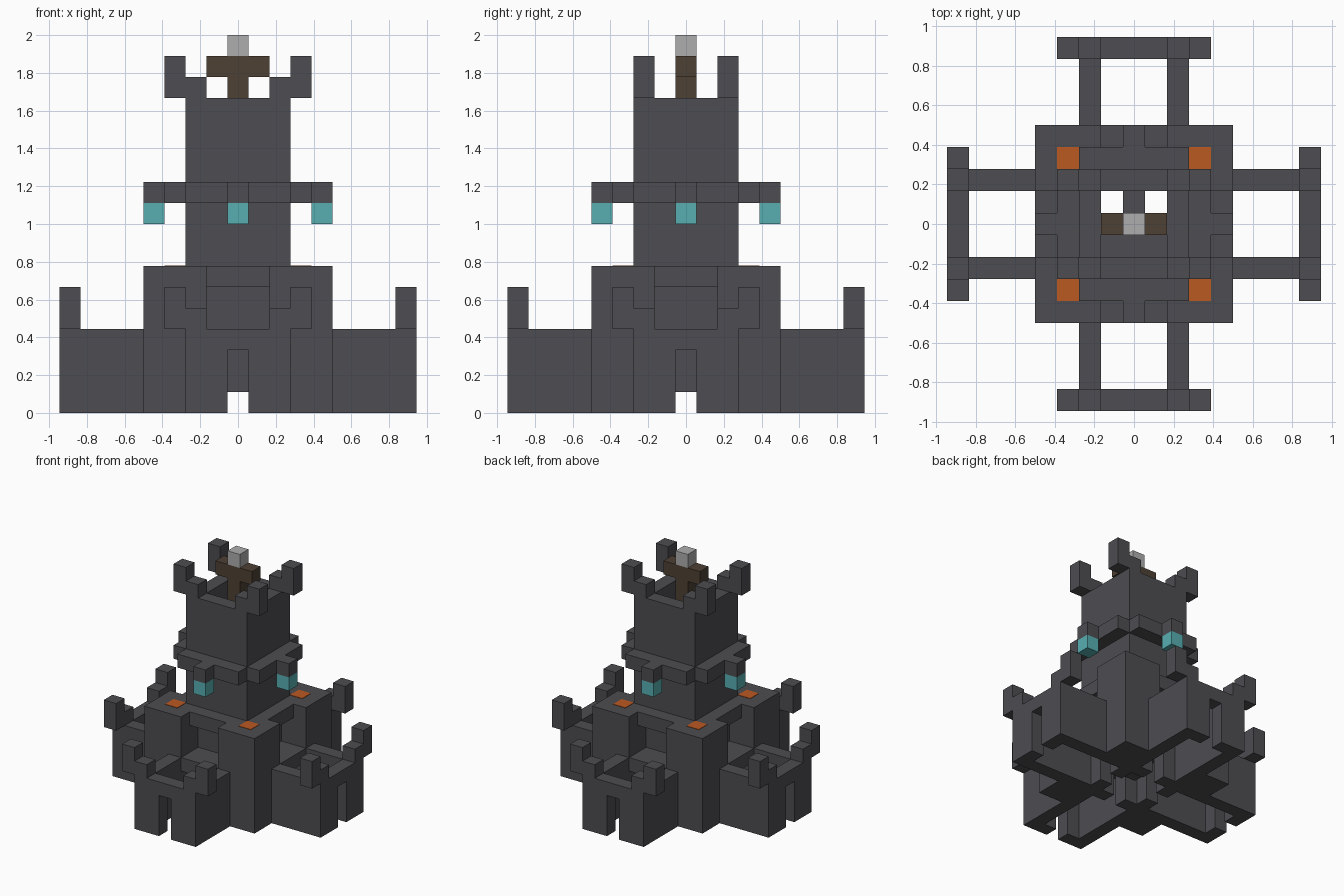
import bpy
import bmesh
from math import pi
from mathutils import Matrix, Vector

if "Cube" in bpy.data.objects:
    bpy.data.objects.remove(bpy.data.objects["Cube"], do_unlink=True)

U = 1 / 9  # size of one block


def material(name, rgb):
    mat = bpy.data.materials.new(name)
    mat.use_nodes = True
    mat.diffuse_color = (*rgb, 1)
    mat.node_tree.nodes["Principled BSDF"].inputs["Base Color"].default_value = (*rgb, 1)
    return mat


stone = material("dark_stone", (0.075, 0.073, 0.083))
teal = material("teal_lamp", (0.098, 0.43, 0.45))
orange = material("ember_orange", (0.50, 0.10, 0.016))
wood = material("dark_wood", (0.076, 0.052, 0.034))
pale = material("pale_grey", (0.42, 0.42, 0.42))


def blocks(name, mat, boxes, turns=1):
    """Boxes given as (x range, y range, z range) in blocks, repeated by quarter turns."""
    bm = bmesh.new()
    for k in range(turns):
        turn = Matrix.Rotation(k * pi / 2, 4, 'Z')
        for spans in boxes:
            low, high = (Vector(p) * U for p in zip(*spans))
            place = Matrix.Translation((low + high) / 2) @ Matrix.Diagonal((*(high - low), 1))
            bmesh.ops.create_cube(bm, size=1, matrix=turn @ place)
    mesh = bpy.data.meshes.new(name)
    bm.to_mesh(mesh)
    bm.free()
    mesh.materials.append(mat)
    obj = bpy.data.objects.new(name, mesh)
    bpy.context.collection.objects.link(obj)
    return obj


def both(x, y, z):
    """A box and its mirror image across x = 0."""
    return [(x, y, z), ((-x[1], -x[0]), y, z)]


# Corner towers with glowing caps
blocks("corner_towers", stone, [((1.5, 4.5), (-4.5, -1.5), (0, 7))], 4)
blocks("ember_caps", orange, [((2.5, 3.5), (-3.5, -2.5), (6.97, 7.03))], 4)

# Gatehouses: arched front, side walls and horned battlements
front = (-8.5, -7.5)
blocks("gate_fronts", stone,
       both((0.5, 2.5), front, (0, 4)) + [((-0.5, 0.5), front, (3, 4))], 4)
blocks("gate_side_walls", stone, both((1.5, 2.5), (-7.5, -4.5), (0, 4)), 4)
blocks("gate_horns", stone,
       both((1.5, 2.5), front, (4, 5)) + both((2.5, 3.5), front, (4, 6)), 4)

# Recessed porches between the corner towers
blocks("porch_floors", stone, [((-1.5, 1.5), (-4.5, -2.5), (3, 4))], 4)
blocks("porch_eaves", stone, [((-1.5, 1.5), (-3.5, -2.5), (6, 7))], 4)
wall = (-2.5, -1.5)
blocks("inner_walls", stone,
       both((0.5, 1.5), wall, (0, 3)) + [((-1.5, 1.5), wall, (3, 7))], 4)

# Hollow keep
blocks("keep_walls", stone, [((-2.5, 1.5), wall, (7, 15))], 4)
blocks("keep_floor", stone,
       [((-1.5, 1.5), (-1.5, 0.5), (12, 13)), ((-0.5, 0.5), (0.5, 1.5), (12, 13))])
blocks("central_pillar", stone, [((-0.5, 0.5), (-0.5, 0.5), (1, 12))])

# Ledge around the keep with hanging lamps
blocks("keep_ledge", stone,
       [((-2.5, 2.5), (-3.5, -2.5), (10, 11)), ((-0.5, 0.5), (-4.5, -3.5), (10, 11))], 4)
blocks("hanging_lamps", teal, [((-0.5, 0.5), (-4.5, -3.5), (9, 10))], 4)

# Horns on the keep top
for side, y in (("front", wall), ("back", (1.5, 2.5))):
    blocks("keep_horns_" + side, stone,
           both((1.5, 2.5), y, (15, 16)) + both((2.5, 3.5), y, (15, 17)))

# Wooden cross post with pale tip
mid = (-0.5, 0.5)
blocks("cross_post", wood, [(mid, mid, (13, 16)), ((-1.5, 1.5), mid, (16, 17))])
blocks("post_tip", pale, [(mid, mid, (17, 18))])
